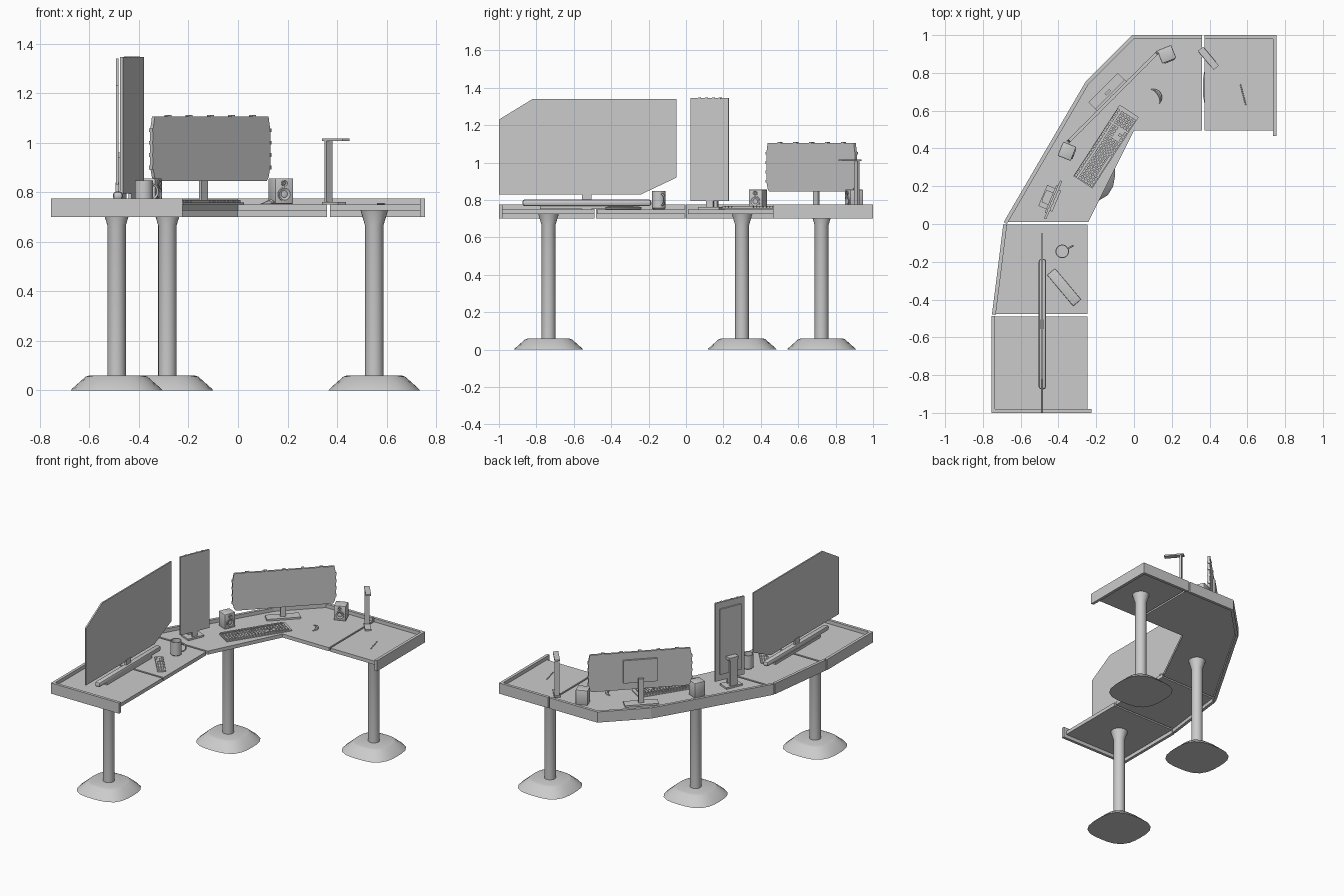
import bpy, bmesh, math
from mathutils import Vector, Matrix

if "Cube" in bpy.data.objects:
    bpy.data.objects.remove(bpy.data.objects["Cube"])

TOP = 0.75  # work surface height


def finish(name, bm, smooth=False):
    bmesh.ops.recalc_face_normals(bm, faces=bm.faces)
    me = bpy.data.meshes.new(name)
    bm.to_mesh(me)
    bm.free()
    ob = bpy.data.objects.new(name, me)
    bpy.context.collection.objects.link(ob)
    if smooth:
        bpy.context.view_layer.objects.active = ob
        ob.select_set(True)
        bpy.ops.object.shade_smooth_by_angle(angle=math.radians(35))
        ob.select_set(False)
    return ob


def loft(bm, rings, cap=True):
    rows = [[bm.verts.new(p) for p in r] for r in rings]
    n = len(rows[0])
    for a, b in zip(rows, rows[1:]):
        for i in range(n):
            bm.faces.new((a[i], a[(i + 1) % n], b[(i + 1) % n], b[i]))
    if cap:
        bm.faces.new(rows[0])
        bm.faces.new(rows[-1])


def prism(name, pts, z0, z1):
    bm = bmesh.new()
    loft(bm, [[(x, y, z) for x, y in pts] for z in (z0, z1)])
    return finish(name, bm)


def place(ob, x, y, z, deg=0):
    ob.matrix_world = Matrix.Translation((x, y, z)) @ Matrix.Rotation(math.radians(deg), 4, 'Z')
    return ob


def add_box(bm, c, s):
    bmesh.ops.create_cube(bm, size=1, matrix=Matrix.Translation(c) @ Matrix.Diagonal((*s, 1)))


def boxes(name, parts, x, y, z, deg=0, bevel=0):
    bm = bmesh.new()
    for c, s in parts:
        add_box(bm, c, s)
    if bevel:
        bmesh.ops.bevel(bm, geom=bm.edges[:], offset=bevel, segments=2, affect='EDGES', profile=0.5)
    return place(finish(name, bm, bool(bevel)), x, y, z, deg)


def lathe(bm, prof, n=24, close=False):
    rings = [[(r * math.cos(2 * math.pi * i / n), r * math.sin(2 * math.pi * i / n), z)
              for i in range(n)] for r, z in prof]
    loft(bm, rings, True)


def tube(name, pts, radius, cyclic=False):
    cu = bpy.data.curves.new(name, 'CURVE')
    cu.dimensions = '3D'
    cu.bevel_depth, cu.bevel_resolution, cu.use_fill_caps = radius, 2, True
    sp = cu.splines.new('POLY')
    sp.points.add(len(pts) - 1)
    for p, co in zip(sp.points, pts):
        p.co = (*co, 1)
    ob = bpy.data.objects.new(name, cu)
    bpy.context.collection.objects.link(ob)
    return ob


# Raised rim: strip offset inward (to the right of the path) with mitred joints
def rim(name, path, t=0.02):
    p = [Vector(v) for v in path]
    dirs = [(b - a).normalized() for a, b in zip(p, p[1:])]
    inner = []
    for i, v in enumerate(p):
        d0, d1 = dirs[max(i - 1, 0)], dirs[min(i, len(dirs) - 1)]
        n0, n1 = Vector((d0.y, -d0.x)), Vector((d1.y, -d1.x))
        m = (n0 + n1).normalized()
        inner.append(v + m * t / m.dot(n0))
    prism(name, [tuple(v) for v in p] + [tuple(v) for v in reversed(inner)], 0.70, 0.775)


# Desk panels
prism("left_end_panel", [(-.75, -.99), (-.245, -.99), (-.245, -.49), (-.75, -.49)], .725, TOP)
prism("left_middle_panel", [(-.745, -.477), (-.245, -.477), (-.245, -.003), (-.69, -.003)], .725, TOP)
prism("corner_panel", [(-.68, .01), (-.242, .01), (0, .495), (.36, .495), (.36, .99),
                       (0, .99), (-.25, .745)], .725, TOP)
prism("right_end_panel", [(.372, .495), (.745, .495), (.745, .99), (.372, .99)], .725, TOP)

# Rims along the outer edge and the two ends
rim("left_end_rim", [(-.225, -1), (-.755, -1), (-.755, -.488)])
rim("left_middle_rim", [(-.752, -.479), (-.692, -.002)])
rim("corner_rim", [(-.69, .01), (-.255, .755), (-.01, 1), (.36, 1)])
rim("right_end_rim", [(.372, 1), (.755, 1), (.755, .465)])

# Legs: rounded-square foot, column and flared collar
for name, x, y in (("left_leg", -.49, -.735), ("middle_leg", -.285, .30), ("right_leg", .55, .725)):
    bm = bmesh.new()
    lathe(bm, [(.037, .05), (.037, .665), (.055, .725)])
    place(finish(name + "_column", bm, True), x, y, 0)

    def squircle(h, z):
        ring = []
        for i in range(24):
            a = 2 * math.pi * i / 24
            c, s = math.cos(a), math.sin(a)
            k = h / (abs(c) ** 3 + abs(s) ** 3) ** (1 / 3)
            ring.append((c * k, s * k, z))
        return ring
    bm = bmesh.new()
    loft(bm, [squircle(.185, 0), squircle(.178, .008), squircle(.125, .055), squircle(.11, .06)])
    place(finish(name + "_foot", bm, True), x, y, 0)

# Big left screen with two clipped corners, on a rounded bar stand
bm = bmesh.new()
outline = [(-1, .83), (-.24, .83), (-.05, .92), (-.05, 1.34), (-.82, 1.34), (-1, 1.23)]
loft(bm, [[(x, y, z) for y, z in outline] for x in (-.492, -.482)])
finish("big_screen", bm)
boxes("big_screen_bar", [((0, 0, .02), (.04, .69, .036))], -.485, -.53, TOP + .015, 0, .014)
boxes("big_screen_post", [((0, 0, .045), (.015, .05, .09)), ((0, 0, .01), (.03, .5, .018))],
      -.487, -.53, TOP)

# Tall screen, local x along its width, +y to its back
boxes("tall_screen", [((0, 0, .32), (.218, .012, .55)), ((0, .01, .32), (.16, .01, .46))],
      -.428, .128, TOP, 67)
boxes("tall_screen_stand", [((0, .045, .105), (.05, .02, .21)), ((0, .03, .2), (.07, .045, .02)),
                            ((0, .02, .006), (.12, .08, .012)), ((0, 0, .03), (.04, .012, .05))],
      -.428, .128, TOP, 67)
tabs = [((-.06 + .04 * i, 0, .594), (.012, .016, .006)) for i in range(4)]
boxes("tall_screen_tabs", tabs, -.428, .128, TOP, 67)

# Wide screen with bevelled ends
bm = bmesh.new()
w = [(-.325, .86), (-.315, .845), (.315, .845), (.325, .86), (.335, .9), (.335, 1.05),
     (.325, 1.105), (-.325, 1.105), (-.335, 1.05), (-.335, .9)]
loft(bm, [[(x, y, z) for x, z in w] for y in (-.008, .008)])
place(finish("wide_screen", bm), -.112, .672, 0, 45)
boxes("wide_screen_back", [((0, .014, .975), (.22, .014, .16))] +
      [((-.24 + .12 * i, 0, 1.107), (.02, .02, .008)) for i in range(5)] +
      [((sx * .336, 0, .9 + .05 * i), (.006, .02, .015)) for sx in (-1, 1) for i in range(4)],
      -.112, .672, 0, 45)
boxes("wide_screen_stand", [((0, .02, .09), (.035, .014, .18)), ((0, .02, .006), (.22, .07, .012))],
      -.125, .683, TOP, 45)

# Speakers with ring-shaped cones on the front
for name, x, y, ang in (("left_speaker", -.355, .385, 68), ("right_speaker", .173, .898, 22)):
    boxes(name, [((0, 0, .054), (.08, .075, .104))], x, y, TOP, ang, .005)
    for part, r, z in (("woofer", .028, .042), ("tweeter", .013, .086)):
        bm = bmesh.new()
        lathe(bm, [(r, 0), (r, .004), (r * .85, .005), (r * .5, .001), (r * .3, .003)], 20)
        bmesh.ops.transform(bm, verts=bm.verts, matrix=Matrix.Translation((0, -.0375, z)) @
                            Matrix.Rotation(math.pi / 2, 4, 'X'))
        place(finish(name + "_" + part, bm, True), x, y, TOP, ang)

# Mug and handle
bm = bmesh.new()
lathe(bm, [(.03, 0), (.036, .006), (.036, .098), (.031, .098), (.031, .012)])
place(finish("mug", bm, True), -.38, -.145, TOP)
arc = [math.pi * (i / 10 - .5) for i in range(11)]
h = tube("mug_handle", [(.033 + .03 * math.cos(a), 0, .052 + .03 * math.sin(a)) for a in arc], .005)
place(h, -.38, -.145, TOP, 28)

# Remote with buttons
boxes("remote", [((0, 0, .006), (.215, .055, .012))], -.37, -.335, TOP, -50, .004)
boxes("remote_buttons", [((-.09 + .022 * i, -.016 + .016 * j, .013), (.012, .009, .004))
                         for i in range(9) for j in range(3)], -.37, -.335, TOP, -50)

# Keyboard: plate and rows of keys in three blocks
boxes("keyboard_plate", [((0, 0, .005), (.45, .12, .008))], -.148, .41, TOP, 57)
keys = []
for row in range(6):
    y = -.048 + .0185 * row + (.006 if row == 5 else 0)
    for x0, n in ((-.212, 14), (.071, 3), (.136, 4)):
        if row == 0 and x0 < 0:  # space bar row
            keys += [((x0 + .02 * k, y, .013), (.016, .015, .01)) for k in (0, 1, 2, 10, 11, 12, 13)]
            keys.append(((x0 + .12, y, .013), (.134, .015, .01)))
            continue
        for k in range(n):
            if x0 == .071 and (row == 2 or (row == 1 and k != 1)):
                continue
            keys.append(((x0 + .02 * k, y, .013), (.016, .015, .01)))
boxes("keyboard_keys", keys, -.148, .41, TOP, 57)

# Crescent-shaped mouse
bm = bmesh.new()
rings = []
for i in range(13):
    a = math.radians(-60 + 10 * i)
    k = max(.12, math.cos(math.radians(-90 + 15 * i)))
    c = Vector((.05 * math.cos(a) - .045, .05 * math.sin(a), .002))
    d = Vector((math.cos(a), math.sin(a), 0))
    rings.append([c + d * .010 * k * u + Vector((0, 0, .018 * k * v))
                  for u, v in ((-1, 0), (1, 0), (.8, .7), (0, 1), (-.8, .7))])
loft(bm, rings)
place(finish("mouse", bm, True), .13, .685, TOP, 30)

# Desk lamp: foot, flat post and overhanging head
boxes("desk_lamp", [((.035, 0, .005), (.10, .04, .01)), ((0, 0, .13), (.012, .032, .26)),
                    ((.045, 0, .262), (.13, .035, .01))], .365, .912, TOP, -50)

# Pen on the right end panel
tube("pen", [(.563, .74, TOP + .003), (.592, .63, TOP + .003)], .003)
